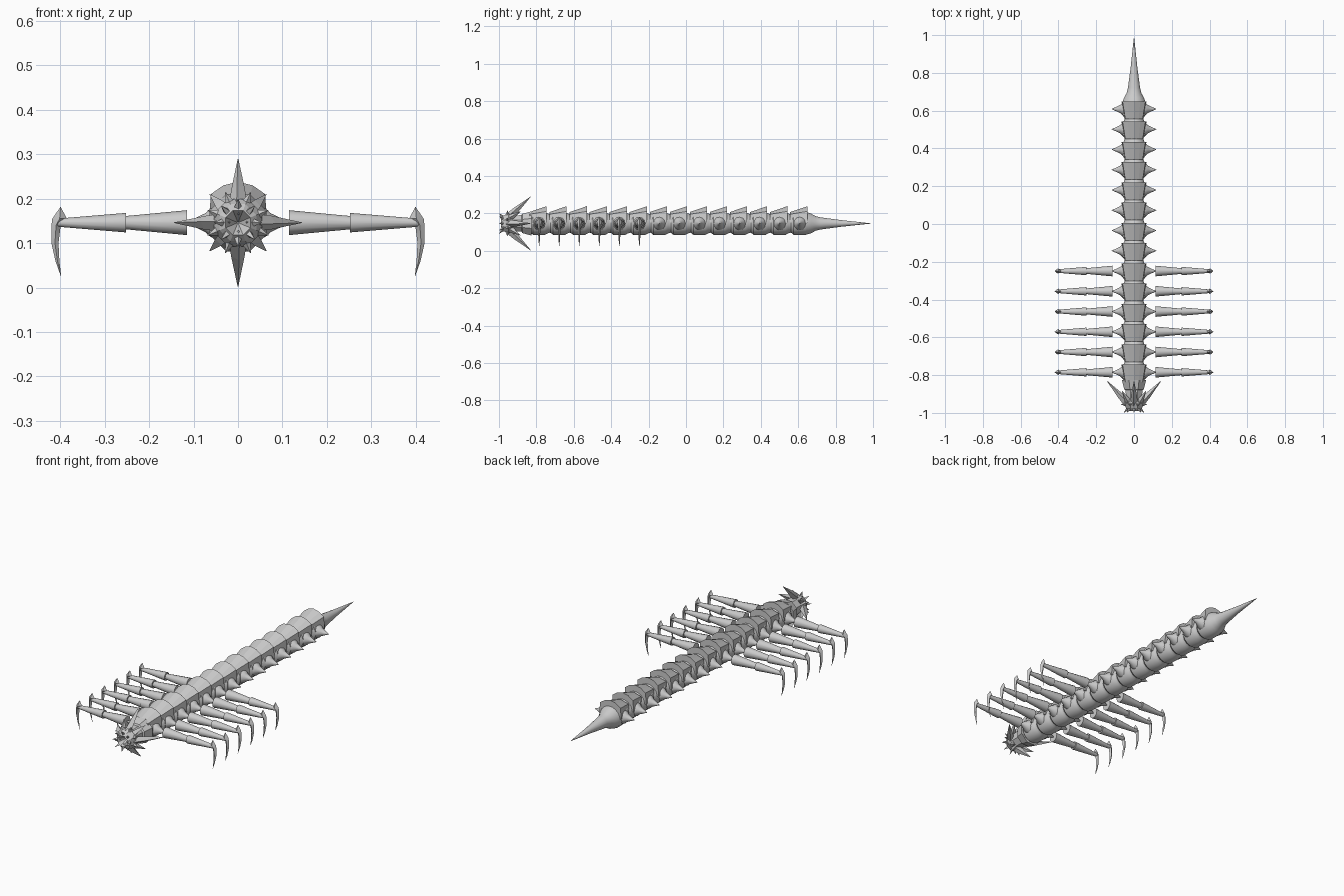
import bpy, bmesh, math
from mathutils import Vector

if "Cube" in bpy.data.objects:
    bpy.data.objects.remove(bpy.data.objects["Cube"])

ZC = 0.146
mat = bpy.data.materials.new("grey")
mat.diffuse_color = (0.6, 0.6, 0.6, 1)
mat.use_nodes = True
mat.node_tree.nodes["Principled BSDF"].inputs["Base Color"].default_value = mat.diffuse_color


def finish(bm, name, smooth=True):
    bmesh.ops.recalc_face_normals(bm, faces=bm.faces[:])
    me = bpy.data.meshes.new(name)
    bm.to_mesh(me)
    bm.free()
    me.materials.append(mat)
    ob = bpy.data.objects.new(name, me)
    bpy.context.collection.objects.link(ob)
    if smooth:
        bpy.ops.object.select_all(action='DESELECT')
        ob.select_set(True)
        bpy.context.view_layer.objects.active = ob
        bpy.ops.object.shade_smooth_by_angle(angle=math.radians(35))
    return ob


def loft(bm, rings):
    """Skin equal-sized closed rings and cap both ends."""
    vs = [[bm.verts.new(p) for p in r] for r in rings]
    n = len(vs[0])
    for a, b in zip(vs, vs[1:]):
        for i in range(n):
            j = (i + 1) % n
            bm.faces.new((a[i], a[j], b[j], b[i]))
    bm.faces.new(vs[0][::-1])
    bm.faces.new(vs[-1])


def lathe(bm, origin, axis, profile, n=12):
    """Turned shape: profile is (distance, radius) along the axis."""
    axis = Vector(axis).normalized()
    u = axis.orthogonal().normalized()
    v = axis.cross(u)
    o = Vector(origin)
    loft(bm, [[o + axis * d + (u * math.cos(t) + v * math.sin(t)) * r
               for t in [2 * math.pi * (i + .5) / n for i in range(n)]]
              for d, r in profile])


def spike(bm, base, tip, w, n=4):
    base, tip = Vector(base), Vector(tip)
    h = (tip - base).length
    lathe(bm, base, tip - base, [(0, w), (h * .35, w * .8), (h, .0008)], n)


segments = [-0.785 + 0.1072 * i for i in range(14)]

# Barrel-shaped body segments with narrow joints
for y in segments:
    bm = bmesh.new()
    lathe(bm, (0, y, ZC), (0, 1, 0),
          [(-.058, .05), (-.046, .051), (-.033, .062), (.03, .063), (.046, .054), (.058, .05)], 16)
    finish(bm, "body_segment")

    # Back plate: an arch that flares up toward the rear
    bm = bmesh.new()
    rings = []
    for dy, w, top in ((-.052, .05, .207), (.04, .066, .238)):
        pts = [(-w, .15), (-w * .92, .195 + (top - .207) * .5), (-w * .5, top - .008), (0, top),
               (w * .5, top - .008), (w * .92, .195 + (top - .207) * .5), (w, .15)]
        rings.append([(x, y + dy, z) for x, z in pts])
    loft(bm, rings)
    finish(bm, "back_plate", False)

# Side spikes on the rear segments, jointed legs on the front six
for k, y in enumerate(segments):
    for s in (-1, 1):
        bm = bmesh.new()
        lathe(bm, (s * .05, y, ZC), (s, 0, 0),
              [(0, .036), (.012, .032), (.024, .021), (.045, .011), (.068, .001)])
        finish(bm, "side_spike")
        if k > 5:
            continue
        bm = bmesh.new()
        lathe(bm, (s * .115, y, ZC), (s, 0, 0), [(0, .028), (.137, .015)])
        finish(bm, "upper_leg")
        bm = bmesh.new()
        lathe(bm, (s * .252, y, ZC), (s, 0, 0), [(0, .022), (.155, .009)])
        finish(bm, "lower_leg")
        # Curved claw: (inner x, outer x, z, half thickness)
        bm = bmesh.new()
        claw = [(.399, .4, .181, .001), (.385, .418, .155, .014), (.399, .42, .14, .009),
                (.404, .42, .1, .006), (.402, .411, .06, .004), (.398, .399, .026, .001)]
        loft(bm, [[(s * a, y, z), (s * (a + b) / 2, y - t, z), (s * b, y, z),
                   (s * (a + b) / 2, y + t, z)] for a, b, z, t in claw])
        finish(bm, "claw")

# Tail: flared root drawn out into a long sting
bm = bmesh.new()
lathe(bm, (0, .65, ZC), (0, 1, 0),
      [(0, .06), (.02, .053), (.042, .04), (.07, .033), (.18, .018), (.338, .0008)], 16)
finish(bm, "tail_sting")

# Head: collar, tapered skull and hollow mouth
bm = bmesh.new()
lathe(bm, (0, -.825, ZC), (0, -1, 0),
      [(0, .07), (.05, .056), (.055, .048), (.1, .046), (.125, .058), (.15, .045),
       (.165, .03), (.14, .014), (.12, .002)], 8)
finish(bm, "head", False)


def around(name, count, offset, r0, y0, r1, y1, w):
    """Crown of spikes around the body axis."""
    bm = bmesh.new()
    for i in range(count):
        t = 2 * math.pi * i / count + offset
        c, s = math.cos(t), math.sin(t)
        spike(bm, (c * r0, y0, ZC + s * r0), (c * r1, y1, ZC + s * r1), w)
    finish(bm, name, False)


# Four long swept-back horns, then shorter crowns toward the mouth
around("long_horn", 4, 0, .035, -.95, .1435, -.83, .02)
around("short_horn", 4, math.pi / 4, .035, -.95, .09, -.885, .018)
around("face_spike", 8, math.pi / 8, .035, -.955, .074, -.955, .013)
around("mouth_tooth", 8, 0, .025, -.97, .053, -.998, .011)
